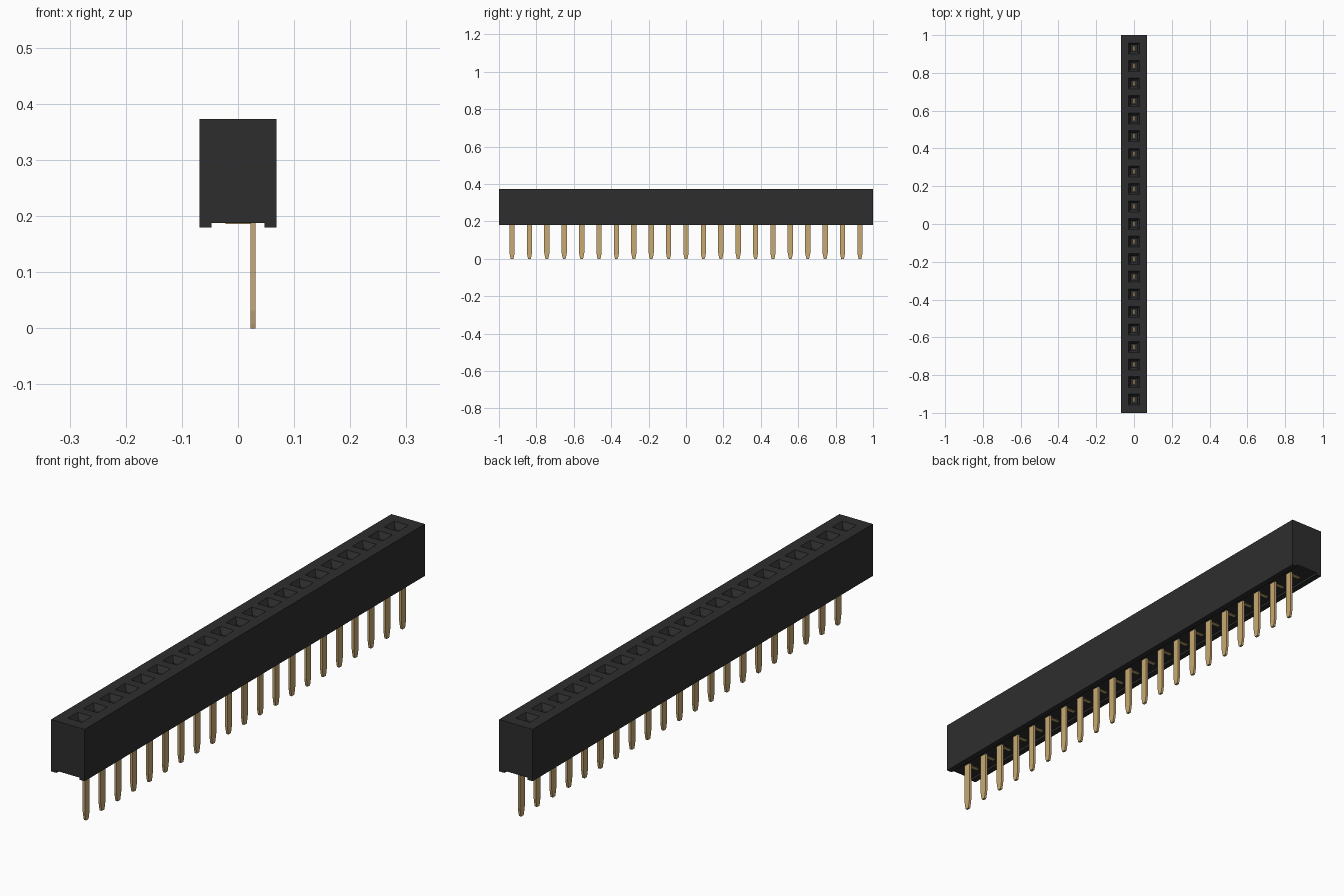
import bpy, bmesh

old = bpy.data.objects.get("Cube")
if old:
    bpy.data.objects.remove(old, do_unlink=True)

COUNT, PITCH = 21, 0.093
ROWS = [(i - (COUNT - 1) / 2) * PITCH for i in range(COUNT)]


def material(name, rgb):
    m = bpy.data.materials.new(name)
    m.use_nodes = True
    m.diffuse_color = (*rgb, 1)
    bsdf = m.node_tree.nodes["Principled BSDF"]
    bsdf.inputs["Base Color"].default_value = (*rgb, 1)
    bsdf.inputs["Roughness"].default_value = 0.6
    return m


def make_object(name, bm, mat):
    bmesh.ops.recalc_face_normals(bm, faces=bm.faces)
    me = bpy.data.meshes.new(name)
    bm.to_mesh(me)
    bm.free()
    me.materials.append(mat)
    ob = bpy.data.objects.new(name, me)
    bpy.context.collection.objects.link(ob)
    return ob


def loft(bm, rings):
    """Closed solid through rectangles (x0, x1, y0, y1, z)."""
    loops = [[bm.verts.new(p) for p in ((a, c, z), (b, c, z), (b, d, z), (a, d, z))]
             for a, b, c, d, z in rings]
    bm.faces.new(loops[0])
    bm.faces.new(loops[-1])
    for lo, hi in zip(loops, loops[1:]):
        for k in range(4):
            n = (k + 1) % 4
            bm.faces.new((lo[k], lo[n], hi[n], hi[k]))


black = material("black plastic", (0.027, 0.027, 0.027))
gold = material("gold metal", (0.58, 0.40, 0.17))

# Housing: section with two standoff rails, extruded along the row
W, R, TOP = 0.069, 0.047, 0.373
section = [(-W, 0.18), (-R, 0.18), (-R, 0.188), (R, 0.188),
           (R, 0.18), (W, 0.18), (W, TOP), (-W, TOP)]
bm = bmesh.new()
face = bm.faces.new([bm.verts.new((x, -1, z)) for x, z in section])
ext = bmesh.ops.extrude_face_region(bm, geom=[face])
bmesh.ops.translate(bm, vec=(0, 2, 0),
                    verts=[v for v in ext["geom"] if isinstance(v, bmesh.types.BMVert)])
housing = make_object("housing", bm, black)

# Sockets: square shafts with funnel mouths, cut into the housing
bm = bmesh.new()
for y in ROWS:
    loft(bm, [(-h, h, y - h, y + h, z) for h, z in
              ((0.017, 0.2), (0.017, TOP - 0.02), (0.029, TOP), (0.029, TOP + 0.02))])
cutter = make_object("socket_cutter", bm, black)
cutter.hide_render = True
mod = housing.modifiers.new("sockets", 'BOOLEAN')
mod.operation = 'DIFFERENCE'
mod.solver = 'EXACT'
mod.object = cutter
bpy.context.view_layer.objects.active = housing
bpy.ops.object.modifier_apply(modifier=mod.name)
bpy.data.objects.remove(cutter, do_unlink=True)

# Pins: flat stamped legs with tapered tips
bm = bmesh.new()
for y in ROWS:
    loft(bm, [(0.022, 0.031, y - h, y + h, z) for h, z in
              ((0.007, 0), (0.0095, 0.008), (0.014, 0.032), (0.014, 0.195))])
make_object("pins", bm, gold)

# Contacts: a foot under the housing and a blade inside each socket
bm = bmesh.new()
for y in ROWS:
    loft(bm, [(-0.022, 0.024, y - 0.006, y + 0.006, z) for z in (0.186, 0.195)])
    loft(bm, [(-0.004, 0.004, y - 0.013, y + 0.013, z) for z in (0.195, 0.27)])
make_object("contacts", bm, gold)
